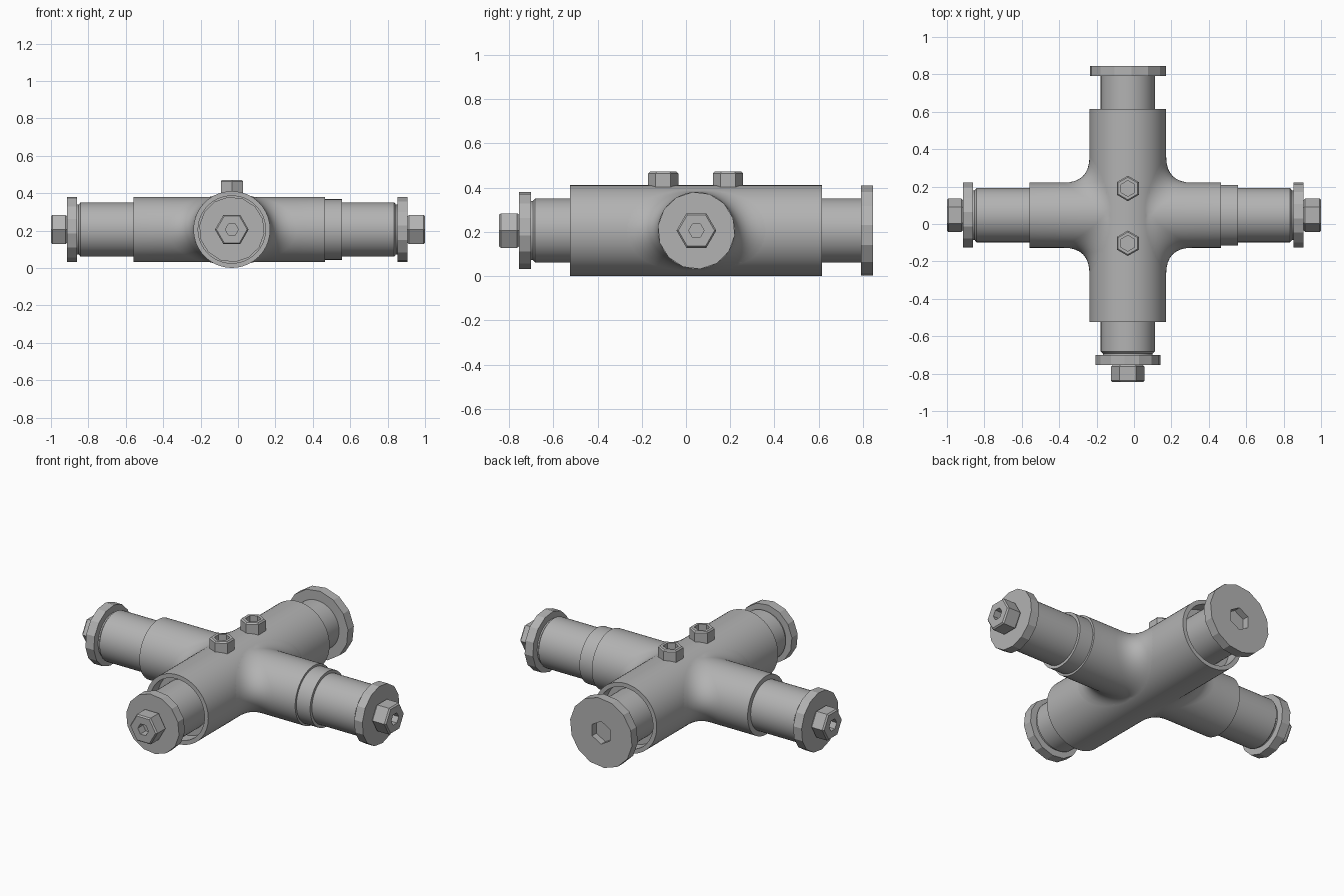
import bpy, bmesh
from math import sin, cos, pi, asin, sqrt, copysign, radians
from mathutils import Vector

cube = bpy.data.objects.get("Cube")
if cube:
    bpy.data.objects.remove(cube)

steel = bpy.data.materials.new("grey_steel")
steel.use_nodes = True
GREY = (0.45, 0.45, 0.45, 1)
steel.diffuse_color = GREY
steel.node_tree.nodes["Principled BSDF"].inputs["Base Color"].default_value = GREY

CX, CY, CZ = -0.033, 0.047, 0.206      # crossing point of the two tubes
BODY_R, ARM_R, PIPE_R = 0.205, 0.174, 0.145
X, Y, Z = Vector((1, 0, 0)), Vector((0, 1, 0)), Vector((0, 0, 1))


def finish(name, bm, smooth=True):
    bmesh.ops.remove_doubles(bm, verts=bm.verts, dist=1e-5)
    bmesh.ops.recalc_face_normals(bm, faces=bm.faces)
    mesh = bpy.data.meshes.new(name)
    bm.to_mesh(mesh)
    bm.free()
    obj = bpy.data.objects.new(name, mesh)
    bpy.context.collection.objects.link(obj)
    mesh.materials.append(steel)
    if smooth:
        bpy.ops.object.select_all(action='DESELECT')
        obj.select_set(True)
        bpy.context.view_layer.objects.active = obj
        bpy.ops.object.shade_smooth_by_angle(angle=radians(35))
    return obj


def skin(bm, rings):
    """Bridge successive closed rings of points with quads."""
    loops = [[bm.verts.new(p) for p in ring] for ring in rings]
    n = len(loops[0])
    for a, b in zip(loops, loops[1:]):
        for i in range(n):
            j = (i + 1) % n
            bm.faces.new((a[i], a[j], b[j], b[i]))


def lathe(name, origin, axis, profile, sides=48, turn=0.0, smooth=True):
    """Revolve (radius, distance) points about an axis through origin."""
    u = Z if abs(axis.z) < 0.5 else Y
    v = axis.cross(u)
    angles = [turn + 2 * pi * i / sides for i in range(sides)]
    bm = bmesh.new()
    skin(bm, [[origin + axis * d + (u * cos(t) + v * sin(t)) * r for t in angles]
              for r, d in profile])
    return finish(name, bm, smooth)


def flange(name, origin, axis, r, thick):
    return lathe(name, origin, axis, [(0, 0), (r, 0), (r, thick), (0, thick)],
                 14, 0.1, False)


def hex_bolt(name, origin, axis, r, height, hole, depth, turn=0.0):
    b = 0.008
    return lathe(name, origin, axis,
                 [(0, 0), (r - b, 0), (r, b), (r, height - b), (r - b, height),
                  (hole, height), (hole, height - depth), (0, height - depth)],
                 6, turn, False)


# Main tube along y, with a recess in each open end
lathe("main_tube", Vector((CX, 0, CZ)), Y,
      [(0, -0.45), (0.18, -0.45), (0.18, -0.525), (BODY_R, -0.525),
       (BODY_R, 0.615), (0.18, 0.615), (0.18, 0.54), (0, 0.54)], 64)


def side_arm(name, side, end):
    """Cross arm whose root flares into the main tube."""
    n, steps = 64, 8
    rings = [[] for _ in range(steps + 3)]
    for i in range(n):
        t = 2 * pi * i / n
        c, s = cos(t), sin(t)
        y, z = ARM_R * c, ARM_R * s
        reach = 0.02 + 0.12 * abs(c)
        a = asin(z / BODY_R)
        corner = Vector((BODY_R * cos(a), y, z))
        a2 = a + reach * s / BODY_R * 0.6
        foot = Vector((BODY_R * cos(a2), y + reach * c, BODY_R * sin(a2)))
        root = corner + X * reach
        pts = [foot * (1 - k) ** 2 + corner * 2 * k * (1 - k) + root * k * k
               for k in (j / steps for j in range(steps + 1))]
        pts += [Vector((end, y, z)), Vector((end, y * 0.8, z * 0.8))]
        for ring, p in zip(rings, pts):
            ring.append((CX + side * p.x, CY + p.y, CZ + p.z))
    bm = bmesh.new()
    skin(bm, rings)
    finish(name, bm)


side_arm("left_arm", 1, 0.465 - CX)
side_arm("right_arm", -1, 0.56 + CX)

# Raised sleeve on the left arm only
lathe("left_sleeve", Vector((0, CY, CZ)), X,
      [(0.14, 0.45), (0.162, 0.45), (0.162, 0.555), (0.14, 0.555)])

# Pipe, flange and bolt on three ends: name, origin, axis, start, pipe end, flange, tip
centre_x, centre_y = Vector((0, CY, CZ)), Vector((CX, 0, CZ))
for name, origin, axis, start, stop, seat, face, tip in (
        ("left", centre_x, X, 0.44, 0.845, 0.853, 0.907, 1.0),
        ("right", centre_x, -X, 0.53, 0.852, 0.86, 0.915, 1.0),
        ("front", centre_y, -Y, 0.44, 0.692, 0.70, 0.755, 0.845)):
    lathe(name + "_pipe", origin, axis,
          [(PIPE_R, start), (PIPE_R, stop - 0.01), (PIPE_R - 0.012, stop),
           (PIPE_R - 0.012, seat + 0.005)])
    flange(name + "_flange", origin + axis * seat, axis, 0.175, face - seat)
    hex_bolt(name + "_bolt", origin + axis * face, axis, 0.09, tip - face,
             0.035, 0.05, pi / 6)

# Plain rear pipe and its larger flange with a hexagonal socket
lathe("rear_pipe", centre_y, Y, [(PIPE_R, 0.53), (PIPE_R, 0.795)])
rear = flange("rear_flange", centre_y + Y * 0.79, Y, 0.205, 0.055)
cutter = lathe("socket_cutter", centre_y, Y,
               [(0, 0.805), (0.068, 0.805), (0.068, 0.9), (0, 0.9)], 6, 0, False)
cutter.hide_render = True
cut = rear.modifiers.new("socket", 'BOOLEAN')
cut.operation, cut.solver, cut.object = 'DIFFERENCE', 'EXACT', cutter
bpy.context.view_layer.objects.active = rear
bpy.ops.object.modifier_apply(modifier=cut.name)
bpy.data.objects.remove(cutter)

# Two socket screws on top
for name, y in (("front_top_screw", -0.103), ("rear_top_screw", 0.19)):
    hex_bolt(name, Vector((CX, y, 0.39)), Z, 0.068, 0.082, 0.042, 0.05)
